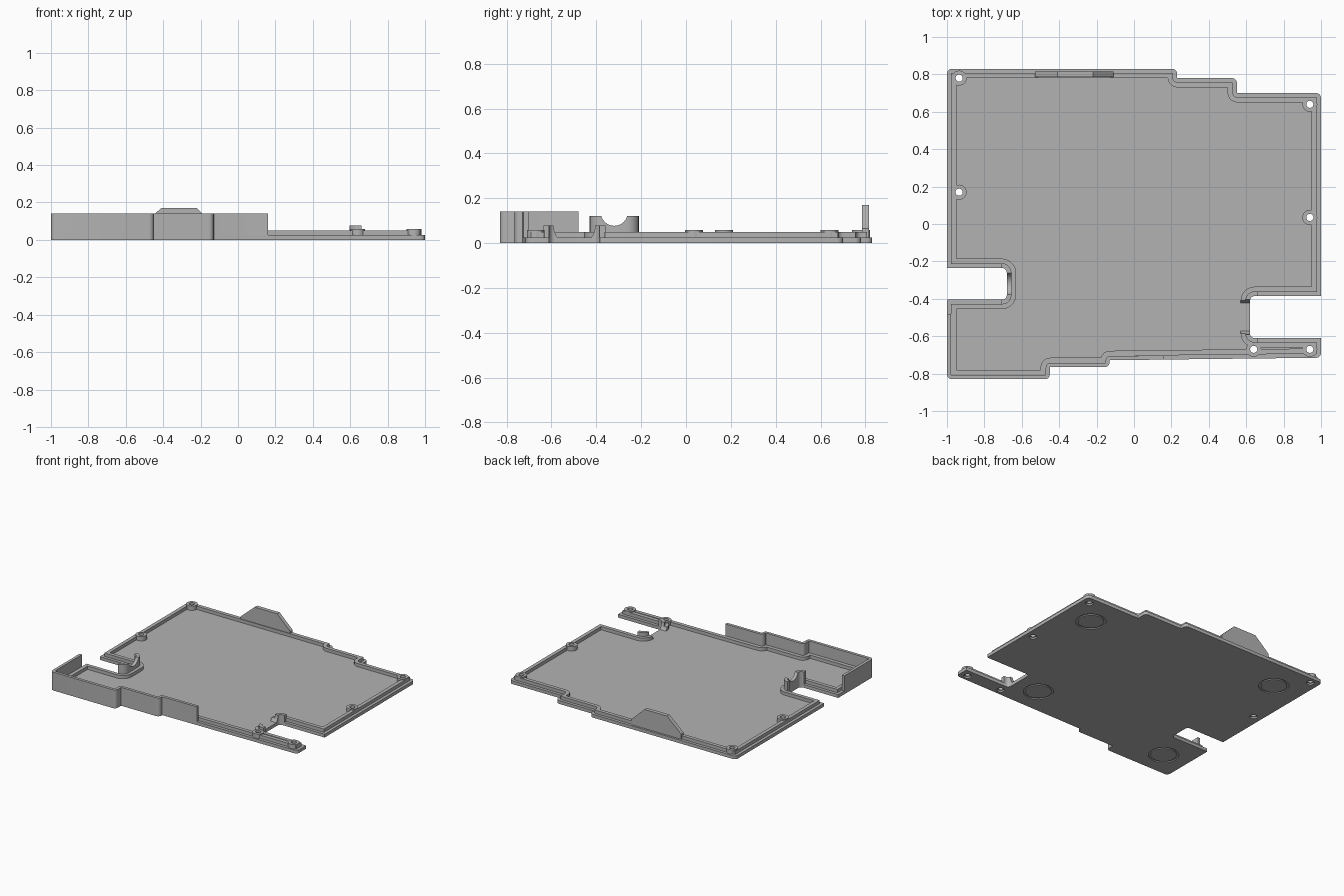
import bpy
import bmesh
import math
from mathutils import Vector, Matrix

if "Cube" in bpy.data.objects:
    bpy.data.objects.remove(bpy.data.objects["Cube"], do_unlink=True)

grey = bpy.data.materials.new("matte grey")
grey.use_nodes = True
COLOUR = (0.45, 0.45, 0.45, 1)
grey.diffuse_color = COLOUR
grey.node_tree.nodes["Principled BSDF"].inputs["Base Color"].default_value = COLOUR

LIP, RIM_IN = 0.022, 0.05          # rim band, measured inward from the outline
PLATE_TOP, RIM_TOP, BOSS_TOP = 0.025, 0.05, 0.058
WALL_TOP, SADDLE_TOP, POST_TOP, TAB_TOP = 0.14, 0.12, 0.078, 0.17
ROUND, SHARP = 0.026, 0.002

# Outline, counterclockwise: x, y, corner radius
OUTLINE = [
    (-1, 0.83, ROUND), (-1, -0.235, SHARP), (-0.68, -0.235, ROUND), (-0.68, -0.405, ROUND),
    (-1, -0.405, SHARP), (-1, -0.83, ROUND), (-0.45, -0.83, ROUND), (-0.45, -0.765, SHARP),
    (-0.13, -0.765, ROUND), (-0.13, -0.728, SHARP), (1, -0.715, ROUND), (1, -0.61, SHARP),
    (0.62, -0.61, ROUND), (0.62, -0.385, ROUND), (1, -0.385, SHARP), (1, 0.7, ROUND),
    (0.55, 0.7, SHARP), (0.55, 0.78, ROUND), (0.23, 0.78, SHARP), (0.23, 0.83, ROUND),
]


def contour(path, inset, closed=True, steps=5):
    """Path moved inward by inset, with every corner rounded."""
    pts = [Vector(p[:2]) for p in path]
    n = len(pts)
    out = []
    for i, p in enumerate(pts):
        ends = not closed and i in (0, n - 1)
        a = (p - pts[i - 1]).normalized() if closed or i else (pts[1] - p).normalized()
        b = a if ends else (pts[(i + 1) % n] - p).normalized()
        na, nb = Vector((-a.y, a.x)), Vector((-b.y, b.x))
        q = p + (na + nb) * inset / (1 + na.dot(nb))
        if ends:
            out.append(q)
            continue
        turn = a.cross(b)
        r = max(path[i][2] - math.copysign(inset, turn), SHARP)
        t = r * math.tan(a.angle(b) / 2)
        centre = q - a * t + na * math.copysign(r, turn)
        sweep = math.copysign(a.angle(b), turn)
        arm = q - a * t - centre
        for k in range(steps + 1):
            out.append(centre + Matrix.Rotation(sweep * k / steps, 2) @ arm)
    return out


def finish(name, bm):
    bmesh.ops.recalc_face_normals(bm, faces=bm.faces)
    mesh = bpy.data.meshes.new(name)
    bm.to_mesh(mesh)
    bm.free()
    mesh.materials.append(grey)
    ob = bpy.data.objects.new(name, mesh)
    bpy.context.collection.objects.link(ob)
    return ob


def slab(name, points, z0, z1):
    bm = bmesh.new()
    face = bm.faces.new([bm.verts.new((p.x, p.y, z0)) for p in points])
    top = bmesh.ops.extrude_face_region(bm, geom=[face])["geom"]
    bmesh.ops.translate(bm, vec=(0, 0, z1 - z0),
                        verts=[g for g in top if isinstance(g, bmesh.types.BMVert)])
    return finish(name, bm)


def band(name, path, d0, d1, z0, z1, closed=True):
    """Solid strip that follows the path between two insets."""
    bm = bmesh.new()
    rows = zip(contour(path, d0, closed), contour(path, d1, closed))
    rings = [[bm.verts.new((p.x, p.y, z)) for p, z in ((o, z0), (o, z1), (i, z1), (i, z0))]
             for o, i in rows]
    for j in range(len(rings) if closed else len(rings) - 1):
        r, s = rings[j], rings[(j + 1) % len(rings)]
        for k in range(4):
            m = (k + 1) % 4
            bm.faces.new((r[k], r[m], s[m], s[k]))
    if not closed:
        bm.faces.new(rings[0])
        bm.faces.new(rings[-1])
    return finish(name, bm)


def add_cylinder(bm, centre, radius, depth, axis="Z", sides=32):
    turn = Matrix.Rotation(math.pi / 2, 4, "Y") if axis == "X" else Matrix()
    bmesh.ops.create_cone(bm, cap_ends=True, segments=sides, radius1=radius, radius2=radius,
                          depth=depth, matrix=Matrix.Translation(centre) @ turn)


def cut(ob, *cutters):
    for c in cutters:
        mod = ob.modifiers.new("cut", "BOOLEAN")
        mod.operation, mod.solver, mod.object = "DIFFERENCE", "EXACT", c
        bpy.context.view_layer.objects.active = ob
        bpy.ops.object.modifier_apply(modifier=mod.name)


# Base plate, rim and tall front wall
plate = slab("base_plate", contour(OUTLINE, 0), 0, PLATE_TOP)
rim = band("inner_rim", OUTLINE, LIP, RIM_IN, PLATE_TOP, RIM_TOP)
wall_path = [(-1, -0.48)] + OUTLINE[5:10] + [(0.16, -0.725)]
wall = band("front_wall", wall_path, 0, LIP, PLATE_TOP, WALL_TOP, closed=False)

# Cable saddles behind the two notches
left, right = OUTLINE[2:4], OUTLINE[12:14]
saddle = band("cable_saddle", [(-0.71, -0.235)] + left + [(-0.71, -0.405)],
              0, LIP + 0.003, PLATE_TOP, SADDLE_TOP, closed=False)
posts = band("notch_posts", [(0.66, -0.61)] + right + [(0.66, -0.385)],
             0, LIP + 0.003, PLATE_TOP, POST_TOP, closed=False)

# Screw bosses
SCREWS = [(-0.935, 0.78), (-0.935, 0.17), (0.94, 0.64),
          (0.94, 0.035), (0.94, -0.67), (0.64, -0.67)]
bosses = []
for x, y in SCREWS:
    bm = bmesh.new()
    add_cylinder(bm, (x, y, (PLATE_TOP + BOSS_TOP) / 2), 0.04, BOSS_TOP - PLATE_TOP)
    bosses.append(finish("screw_boss", bm))

# Trapezoid tab on the back edge
bm = bmesh.new()
profile = [(-0.53, PLATE_TOP), (-0.11, PLATE_TOP), (-0.11, 0.065),
           (-0.22, TAB_TOP), (-0.41, TAB_TOP), (-0.53, 0.065)]
face = bm.faces.new([bm.verts.new((x, 0.785, z)) for x, z in profile])
ext = bmesh.ops.extrude_face_region(bm, geom=[face])["geom"]
bmesh.ops.translate(bm, vec=(0, 0.03, 0),
                    verts=[g for g in ext if isinstance(g, bmesh.types.BMVert)])
tab = finish("back_tab", bm)

# Cutters: screw holes, counterbores, cable grooves and foot rings
bm = bmesh.new()
for x, y in SCREWS:
    add_cylinder(bm, (x, y, 0.03), 0.019, 0.2)
holes = finish("hole_cutter", bm)
bm = bmesh.new()
for x, y in SCREWS:
    add_cylinder(bm, (x, y, 0), 0.027, 0.024)
bores = finish("bore_cutter", bm)
bm = bmesh.new()
add_cylinder(bm, (-0.67, -0.32, 0.137), 0.06, 0.06, "X", 48)
groove = finish("groove_cutter", bm)
bm = bmesh.new()
add_cylinder(bm, (0.6, -0.4975, 0.08), 0.093, 0.1, "X", 48)
gap = finish("gap_cutter", bm)
feet = []
for x, y in [(0.77, 0.455), (0.425, -0.52), (-0.77, 0.585), (-0.8, -0.635)]:
    circle = [(x + 0.105 * math.cos(a), y + 0.105 * math.sin(a), 0.02)
              for a in (k * math.tau / 40 for k in range(40))]
    feet.append(band("foot_ring_cutter", circle, 0, 0.015, -0.01, 0.008))

cut(plate, holes, bores, *feet)
cut(rim, holes, gap)
cut(posts, holes, gap)
cut(saddle, groove)
for b in bosses:
    cut(b, holes)
for c in [holes, bores, groove, gap] + feet:
    bpy.data.objects.remove(c, do_unlink=True)

# Smooth the rounded corners only
bpy.ops.object.select_all(action="DESELECT")
for ob in [plate, rim, wall, saddle, posts, tab] + bosses:
    ob.select_set(True)
bpy.context.view_layer.objects.active = plate
bpy.ops.object.shade_smooth_by_angle(angle=math.radians(30))
